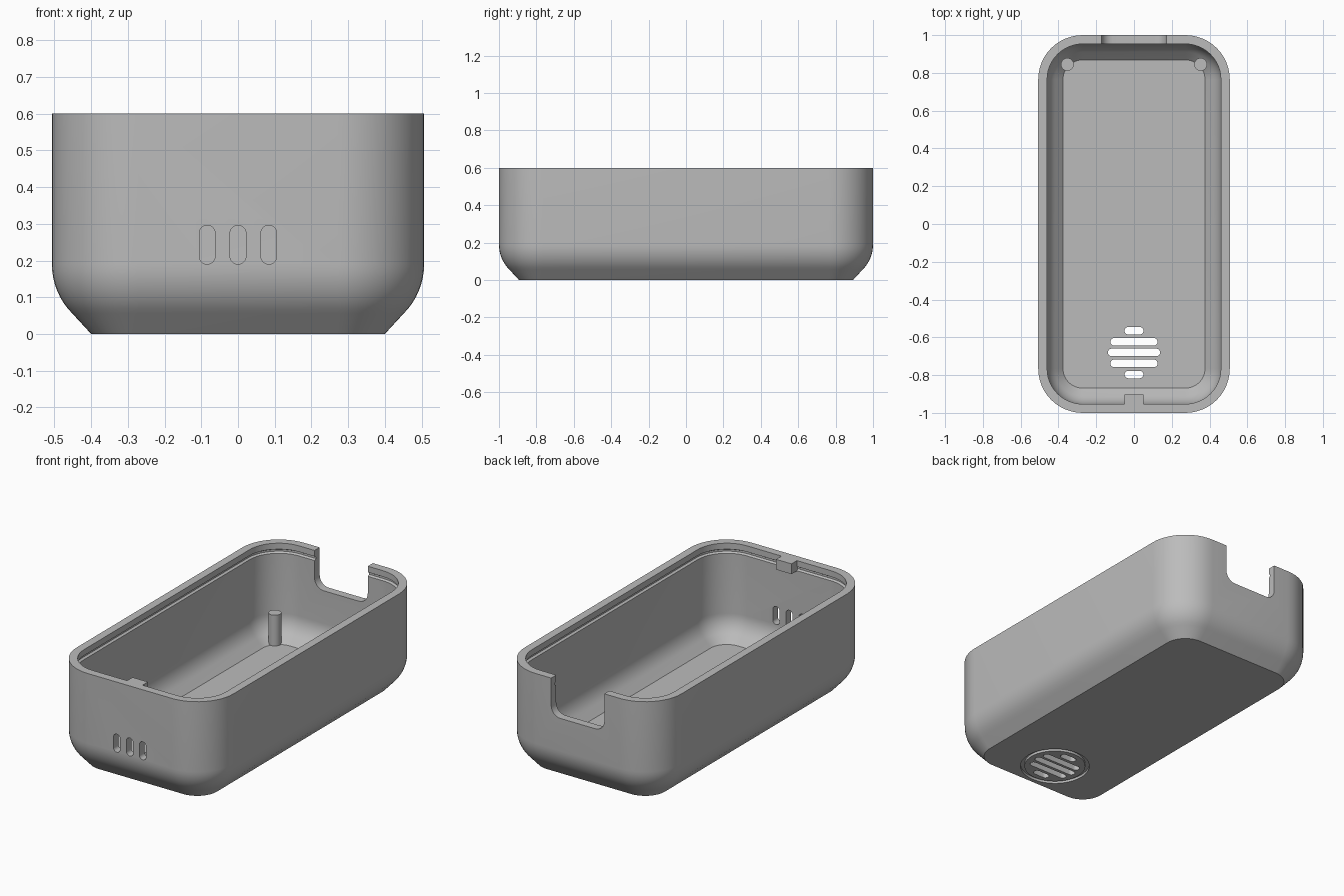
import bpy, bmesh, math
from mathutils import Matrix, Vector

if "Cube" in bpy.data.objects:
    bpy.data.objects.remove(bpy.data.objects["Cube"])

HX, HY, H, R = 0.507, 1.0, 0.6, 0.235   # half width, half length, height, corner radius
WALL = 0.047

grey = bpy.data.materials.new("plain grey")
grey.use_nodes = True
grey.diffuse_color = (0.5, 0.5, 0.5, 1)
grey.node_tree.nodes["Principled BSDF"].inputs["Base Color"].default_value = (0.5, 0.5, 0.5, 1)


def finish(bm, name):
    bmesh.ops.recalc_face_normals(bm, faces=bm.faces)
    mesh = bpy.data.meshes.new(name)
    bm.to_mesh(mesh)
    bm.free()
    ob = bpy.data.objects.new(name, mesh)
    bpy.context.collection.objects.link(ob)
    mesh.materials.append(grey)
    return ob


def rounded_rect(hx, hy, r, seg):
    """Counter-clockwise outline of a rounded rectangle."""
    pts = []
    for q, (sx, sy) in enumerate([(1, 1), (-1, 1), (-1, -1), (1, -1)]):
        for i in range(seg + 1):
            a = math.pi / 2 * (q + i / seg)
            pts.append((sx * (hx - r) + r * math.cos(a), sy * (hy - r) + r * math.sin(a)))
    return pts


def prism(name, outline, depth, matrix):
    """Extrude a flat outline along its local z, then place it."""
    bm = bmesh.new()
    face = bm.faces.new([bm.verts.new((x, y, 0)) for x, y in outline])
    top = bmesh.ops.extrude_face_region(bm, geom=[face])["geom"]
    bmesh.ops.translate(bm, vec=(0, 0, depth),
                        verts=[g for g in top if isinstance(g, bmesh.types.BMVert)])
    bm.transform(matrix)
    return finish(bm, name)


def arc(inset, radius, z_mid):
    """Quarter-round from the 45 degree chamfer up to the vertical wall."""
    return [(inset + radius * (1 - math.cos(a)), z_mid - radius * math.sin(a))
            for a in (math.pi / 4 * (1 - i / 8) for i in range(9))]


# Shell: one closed profile of (inset, height), from the underside up and back down inside
profile = [(0.107, 0)] + arc(0, 0.19, 0.19) + [(0, H), (WALL, H)]
profile += [(WALL, 0.565), (WALL - 0.012, 0.558), (WALL - 0.012, 0.548), (WALL, 0.541)]
profile += arc(WALL, 0.143, 0.19)[::-1] + [(0.131, 0.047)]

bm = bmesh.new()
rings = [[bm.verts.new((x, y, z)) for x, y in rounded_rect(HX - d, HY - d, R - d, 12)]
         for d, z in profile]
for lo, hi in zip(rings, rings[1:]):
    for i in range(len(lo)):
        j = (i + 1) % len(lo)
        bm.faces.new((lo[i], lo[j], hi[j], hi[i]))
bm.faces.new(rings[0][::-1])
bm.faces.new(rings[-1])
shell = finish(bm, "shell")

cutters = []

# Cable notch in the back wall, with rounded lower corners
upright = Matrix.Rotation(math.pi / 2, 4, "X")
cutters.append(prism("notch_cutter", rounded_rect(0.172, 0.2, 0.06, 8), 0.3,
                     Matrix.Translation((0, 1.1, 0.58)) @ upright))

# Upright vents in the front wall
for x in (-0.084, 0, 0.084):
    cutters.append(prism("front_vent_cutter", rounded_rect(0.0215, 0.053, 0.0214, 8), 0.2,
                         Matrix.Translation((x, -0.9, 0.243)) @ upright))

# Grille slots through the floor
for y, half in ((-0.565, 0.05), (-0.624, 0.125), (-0.68, 0.138), (-0.738, 0.125), (-0.797, 0.05)):
    cutters.append(prism("floor_slot_cutter", rounded_rect(half, 0.02, 0.0199, 6), 0.2,
                         Matrix.Translation((0, y, -0.08))))

# Ring groove around the grille on the underside
bm = bmesh.new()
N = 48
loops = [[bm.verts.new((r * math.cos(2 * math.pi * i / N), -0.68 + r * math.sin(2 * math.pi * i / N), z))
          for i in range(N)] for r, z in ((0.168, -0.02), (0.19, -0.02), (0.19, 0.015), (0.168, 0.015))]
for k in range(4):
    a, b = loops[k], loops[(k + 1) % 4]
    for i in range(N):
        j = (i + 1) % N
        bm.faces.new((a[i], a[j], b[j], b[i]))
cutters.append(finish(bm, "ring_groove_cutter"))

# Cut every opening, then drop the cutters
bpy.context.view_layer.objects.active = shell
for c in cutters:
    c.hide_render = True
    mod = shell.modifiers.new("cut", "BOOLEAN")
    mod.operation, mod.solver, mod.object = "DIFFERENCE", "EXACT", c
    bpy.ops.object.modifier_apply(modifier=mod.name)
    bpy.data.objects.remove(c)

# Locking tab inside the front rim
tab = prism("locking_tab", [(-0.05, -0.96), (0.05, -0.96), (0.05, -0.903), (-0.05, -0.903)], 0.06,
            Matrix.Translation((0, 0, H - 0.06)))

# Support posts in the back corners
posts = []
for side, x in (("left", 0.353), ("right", -0.353)):
    bm = bmesh.new()
    bmesh.ops.create_cone(bm, cap_ends=True, segments=32, radius1=0.034, radius2=0.034, depth=0.18,
                          matrix=Matrix.Translation((x, 0.845, 0.14)))
    posts.append(finish(bm, side + "_post"))

# Smooth rounded areas, keep edges crisp
bpy.ops.object.select_all(action="DESELECT")
for ob in [shell] + posts:
    ob.select_set(True)
bpy.context.view_layer.objects.active = shell
bpy.ops.object.shade_smooth_by_angle(angle=math.radians(30))
